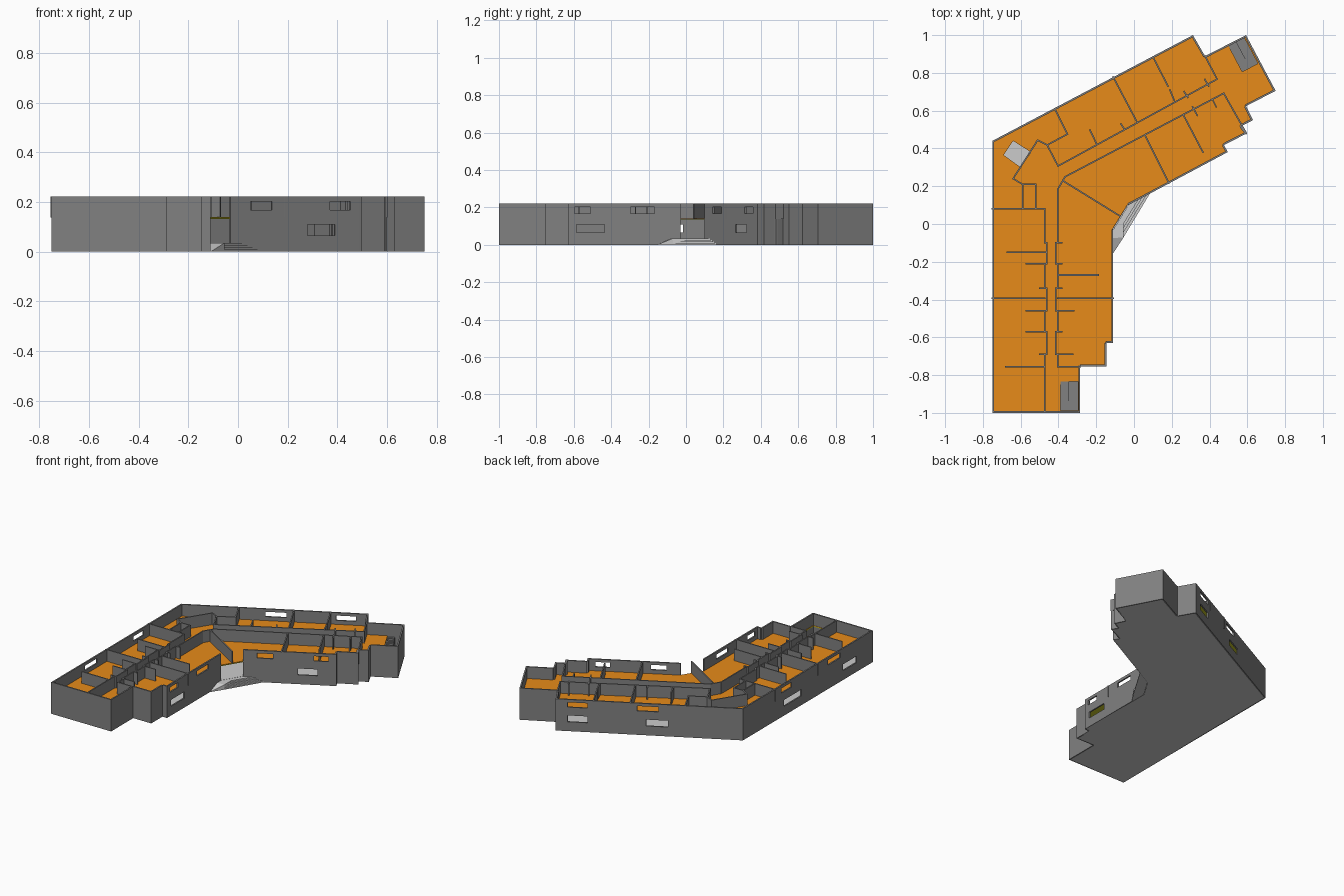
import bpy, bmesh, math
from mathutils import Matrix, Vector

if "Cube" in bpy.data.objects:
    bpy.data.objects.remove(bpy.data.objects["Cube"])

TOP, FLOOR, BASE, T = 0.222, 0.14, 0.035, 0.01

def material(name, rgb):
    m = bpy.data.materials.new(name)
    m.diffuse_color = (*rgb, 1)
    m.use_nodes = True
    m.node_tree.nodes["Principled BSDF"].inputs["Base Color"].default_value = m.diffuse_color
    return m

orange = material("floor_orange", (0.80, 0.26, 0.01))
olive = material("ceiling_yellow", (0.55, 0.55, 0.02))
dark = material("wall_grey", (0.22, 0.22, 0.22))

def add(bm, loops, a, b, M=Matrix()):
    """Solid from a 2D outline (first loop) with holes, between local z=a and z=b."""
    low, edges = {}, []
    for loop in loops:
        vs = [bm.verts.new((p[0], p[1], a)) for p in loop]
        edges += [bm.edges.new((vs[i], vs[(i + 1) % len(vs)])) for i in range(len(vs))]
        for v in vs:
            low[v] = bm.verts.new((v.co.x, v.co.y, b))
    geom = bmesh.ops.triangle_fill(bm, edges=edges, normal=(0, 0, 1), use_beauty=True)["geom"]
    for f in [g for g in geom if isinstance(g, bmesh.types.BMFace)]:
        bm.faces.new([low[v] for v in f.verts])
    for e in edges:
        p, q = e.verts
        bm.faces.new((p, q, low[q], low[p]))
    for p, q in low.items():
        p.co, q.co = M @ p.co, M @ q.co

def finish(name, bm, mat=None):
    bmesh.ops.recalc_face_normals(bm, faces=bm.faces)
    me = bpy.data.meshes.new(name)
    bm.to_mesh(me)
    bm.free()
    if mat:
        me.materials.append(mat)
    ob = bpy.data.objects.new(name, me)
    bpy.context.collection.objects.link(ob)

def rect(x0, y0, x1, y1):
    return [(x0, y0), (x1, y0), (x1, y1), (x0, y1)]

def inset(pts, d):
    out = []
    for i, p in enumerate(pts):
        p = Vector(p)
        a = (p - Vector(pts[i - 1])).normalized()
        b = (Vector(pts[(i + 1) % len(pts)]) - p).normalized()
        na, nb = Vector((-a.y, a.x)), Vector((-b.y, b.x))
        out.append(p + (na + nb) * d / (1 + na.dot(nb)))
    return out

OUT = [(-.75, -1), (-.285, -1), (-.285, -.755), (-.145, -.755), (-.145, -.63),
       (-.11, -.63), (-.11, -.03), (-.03, .10), (.497, .381), (.476, .418),
       (.598, .48), (.568, .518), (.63, .55), (.593, .624), (.75, .705),
       (.593, 1), (.376, .889), (.312, 1), (-.75, .44)]

# Outer walls with window openings: wall index -> (upper spans, lower spans)
windows = {5: ([(.034, .12), (.333, .462)], [(.045, .194)]),
           7: ([(.09, .19), (.454, .546)], [(.35, .476)]),
           17: ([(.077, .205), (.523, .658)], [(.077, .205), (.58, .72)]),
           18: ([(.43, .54), (.946, 1.08)], [(.455, .65), (1.11, 1.26)])}
bm = bmesh.new()
for i, p in enumerate(OUT):
    if i == 6:      # open entrance
        continue
    p, q = Vector(p), Vector(OUT[(i + 1) % len(OUT)])
    u = (q - p).normalized()
    M = Matrix(((u.x, 0, u.y, p.x), (u.y, 0, -u.x, p.y), (0, 1, 0, 0), (0, 0, 0, 1)))
    up, lo = windows.get(i, ([], []))
    loops = [rect(0, 0, (q - p).length, TOP)]
    loops += [rect(a, .168, b, .202) for a, b in up] + [rect(a, .065, b, .11) for a, b in lo]
    add(bm, loops, -T, 0, M)
finish("outer_walls", bm, dark)

# Stair frames and floor openings
W, L = .093, .155
frames = [Matrix.Translation((-.39, -.988, 0)),
          Matrix.Translation((.573, .806, 0)) @ Matrix.Rotation(math.radians(27.8), 4, 'Z')]
holes = [[(M @ Vector((x, y, 0))).xy for x, y in rect(0, 0, W, L)] for M in frames]
lift = [(-.64, .44), (-.69, .365), (-.60, .30), (-.545, .38)]

# Floors
bm = bmesh.new()
add(bm, [inset(OUT, .002)], 0, BASE)
finish("ground_floor", bm)
for name, a, b, mat in (("upper_floor", .137, FLOOR, orange), ("ceiling", .132, .1368, olive)):
    bm = bmesh.new()
    add(bm, [inset(OUT, .005)] + holes + [lift], a, b)
    finish(name, bm, mat)

# Two-flight stairs with half landing
bm = bmesh.new()
N, mid = 6, (BASE + FLOOR) / 2
run = (L - .05) / N
for M in frames:
    add(bm, [rect(0, 0, W, .05)], BASE, mid, M)
    for k in range(N):
        y = L - k * run
        h = (mid - BASE) * (k + 1) / (N + 1)
        add(bm, [rect(W / 2, y - run, W, y)], BASE, BASE + h, M)
        add(bm, [rect(0, y - run, W / 2, y)], BASE, FLOOR - h, M)
finish("stairs", bm, dark)

# Upper floor partitions as centre-line paths
jogs = [(-.10, -.21), (-.34, -.46), (-.57, -.69)]
def corridor(x, x_jog, start, end):
    pts = [(x, start)]
    for a, b in jogs:
        pts += [(x, a), (x_jog, a), (x_jog, b), (x, b)]
    return pts + [(x, end)]

paths = [
    corridor(-.473, -.463, .08, -.995), corridor(-.403, -.413, .185, -.755),
    # corner core and right wing corridor
    [(-.403, .185), (-.365, .25), (.475, .692), (.595, .48)],
    [(-.59, .08), (-.59, .21), (-.64, .24), (-.51, .444), (-.46, .418), (-.352, .476), (-.42, .61)],
    [(-.59, .21), (-.52, .21), (-.52, .08)],
    [(-.46, .418), (-.402, .307), (.44, .767), (.376, .889)],
    [(-.375, .228), (-.074, .042)],
    # right wing rooms
    [(-.11, .778), (.016, .54)], [(.10, .885), (.18, .73)],
    [(.058, .47), (.185, .217)], [(.26, .58), (.365, .38)],
    [(-.233, .497), (-.196, .42)], [(.19, .71), (.215, .65)],
    [(.265, .70), (.285, .67)], [(.375, .765), (.395, .73)],
    [(-.07, .53), (-.05, .50)], [(.31, .62), (.335, .575)], [(.415, .66), (.435, .62)]]
# left wing cross walls: (y, x0, x1)
for y, a, b in [(.08, -.75, -.473), (-.15, -.67, -.463), (-.21, -.57, -.463), (-.34, -.50, -.463),
                (-.393, -.75, -.473), (-.393, -.403, -.11), (-.46, -.57, -.473), (-.46, -.413, -.32),
                (-.57, -.57, -.473), (-.69, -.50, -.463), (-.69, -.413, -.325), (-.755, -.68, -.473),
                (-.755, -.403, -.285), (-.27, -.403, -.19), (-.10, -.413, -.383),
                (-.21, -.413, -.383), (-.34, -.413, -.383), (-.57, -.413, -.383)]:
    paths.append([(a, y), (b, y)])
bm = bmesh.new()
for path in paths:
    for p, q in zip(path, path[1:]):
        p, q = Vector(p), Vector(q)
        d = (q - p).normalized() * .004
        n = Vector((-d.y, d.x))
        p, q = p - d, q + d
        add(bm, [[p - n, q - n, q + n, p + n]], FLOOR - .002, TOP - .0005)
finish("partitions", bm, dark)

# Entrance landing and steps fanning out between the wings
def left(o, x=-.11):
    return (x, -.03 - o / .524 + (x + .11) * 1.627)
def right(o):
    return (-.03 + .883 * o / .506, .10 + .47 * o / .506)

bm = bmesh.new()
for o, z in ((.030, BASE), (.042, .026), (.054, .018), (.0655, .009)):
    loop = [left(0), (-.11, -.075), (-.055, -.07), left(o, -.055), right(o), right(0)]
    if o > .06:
        loop.pop(3)
    add(bm, [loop], 0, z)
finish("entrance_steps", bm)

# Ramp beside the steps
bm = bmesh.new()
a, b, c = [bm.verts.new((x, y, 0)) for x, y in ((-.11, -.155), (-.055, -.07), (-.11, -.075))]
d, e = [bm.verts.new((v.co.x, v.co.y, BASE)) for v in (b, c)]
for f in ((a, c, b), (a, b, d), (a, e, c), (a, d, e), (b, c, e, d)):
    bm.faces.new(f)
finish("entrance_ramp", bm)
